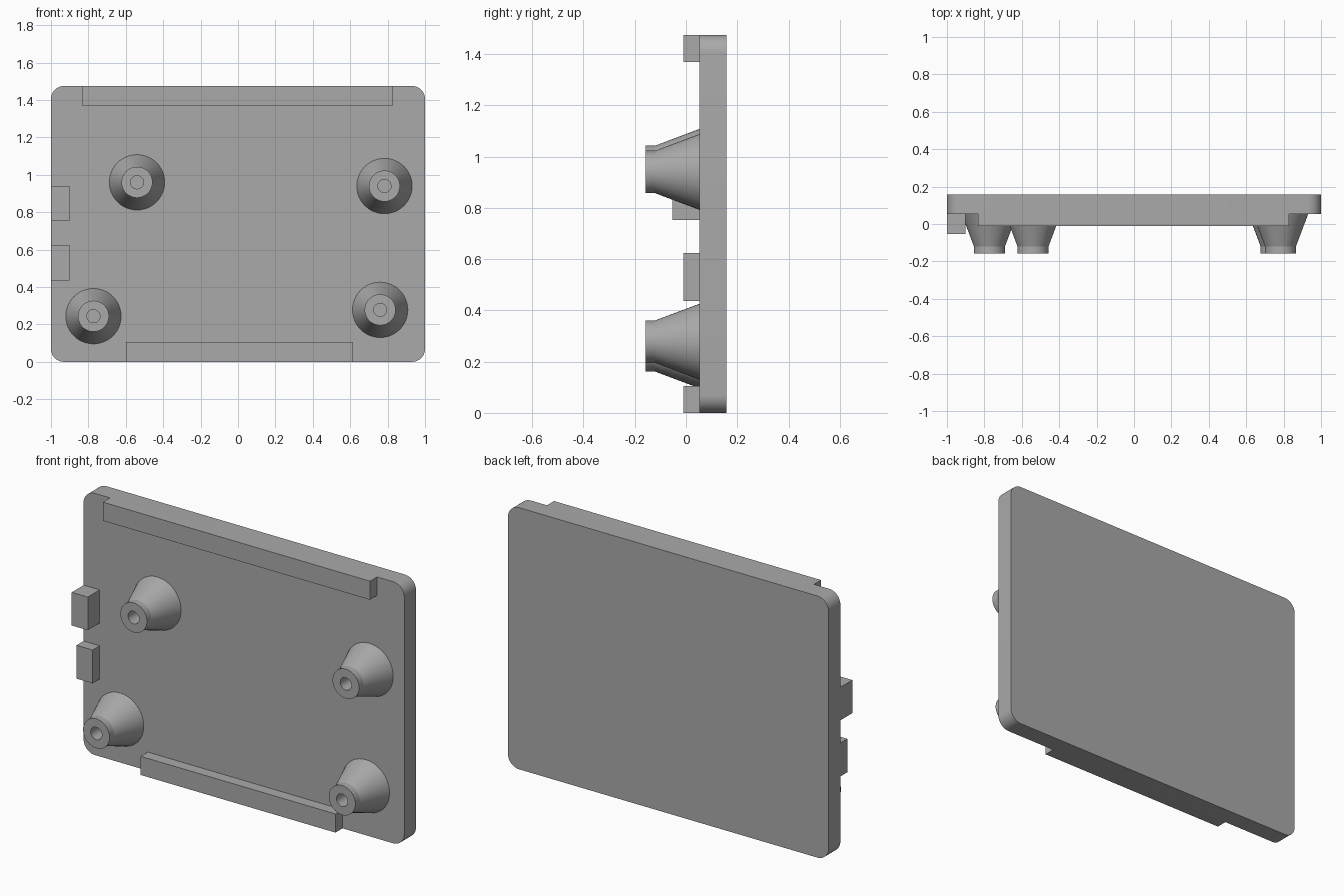
import bpy, bmesh, math
from mathutils import Matrix, Vector

if "Cube" in bpy.data.objects:
    bpy.data.objects.remove(bpy.data.objects["Cube"])

COLOUR = (0.4, 0.4, 0.4, 1)
grey = bpy.data.materials.new("plain_grey")
grey.use_nodes = True
grey.diffuse_color = COLOUR
grey.node_tree.nodes["Principled BSDF"].inputs["Base Color"].default_value = COLOUR

FACE, BACK, TIP = 0.053, 0.158, -0.158   # y of panel front, panel back, post tips
HEIGHT = 1.475


def finish(bm, name, smooth=False):
    bmesh.ops.recalc_face_normals(bm, faces=bm.faces)
    mesh = bpy.data.meshes.new(name)
    bm.to_mesh(mesh)
    bm.free()
    mesh.materials.append(grey)
    obj = bpy.data.objects.new(name, mesh)
    bpy.context.collection.objects.link(obj)
    if smooth:
        bpy.ops.object.select_all(action='DESELECT')
        obj.select_set(True)
        bpy.context.view_layer.objects.active = obj
        bpy.ops.object.shade_smooth_by_angle(angle=math.radians(15))


def box(name, x, y, z, corner=0):
    bm = bmesh.new()
    size = Vector((x[1] - x[0], y[1] - y[0], z[1] - z[0]))
    centre = Vector((sum(x), sum(y), sum(z))) / 2
    bmesh.ops.create_cube(bm, size=1, matrix=Matrix.Translation(centre) @ Matrix.Diagonal(size).to_4x4())
    if corner:
        # Round only the edges running front to back
        edges = [e for e in bm.edges if abs(e.verts[0].co.y - e.verts[1].co.y) > 0.01]
        bmesh.ops.bevel(bm, geom=edges, offset=corner, segments=10, profile=0.5, affect='EDGES')
    finish(bm, name, corner > 0)


def post(name, x, z):
    # Lathe a flared post with a blind screw hole
    profile = [(0.148, FACE), (0.083, -0.12), (0.083, TIP), (0.035, TIP), (0.035, FACE), (0, FACE)]
    bm = bmesh.new()
    verts = [bm.verts.new((x + r, y, z)) for r, y in profile]
    edges = [bm.edges.new(pair) for pair in zip(verts, verts[1:])]
    bmesh.ops.spin(bm, geom=verts + edges, cent=(x, 0, z), axis=(0, 1, 0),
                   angle=math.tau, steps=48, use_merge=True)
    bmesh.ops.remove_doubles(bm, verts=bm.verts, dist=1e-5)
    finish(bm, name, True)


# Main panel
box("panel", (-1, 1), (FACE, BACK), (0, HEIGHT), corner=0.07)

# Edge rails, flush with the panel's top and bottom
box("top_rail", (-0.835, 0.83), (-0.01, FACE), (HEIGHT - 0.105, HEIGHT))
box("bottom_rail", (-0.6, 0.615), (-0.01, FACE), (0, 0.105))

# Side tabs
box("upper_tab", (-1, -0.9), (-0.053, FACE), (0.752, 0.939))
box("lower_tab", (-1, -0.9), (-0.01, FACE), (0.436, 0.624))

# Mounting posts
post("upper_right_post", -0.54, 0.96)
post("upper_left_post", 0.783, 0.94)
post("lower_right_post", -0.773, 0.244)
post("lower_left_post", 0.76, 0.278)
